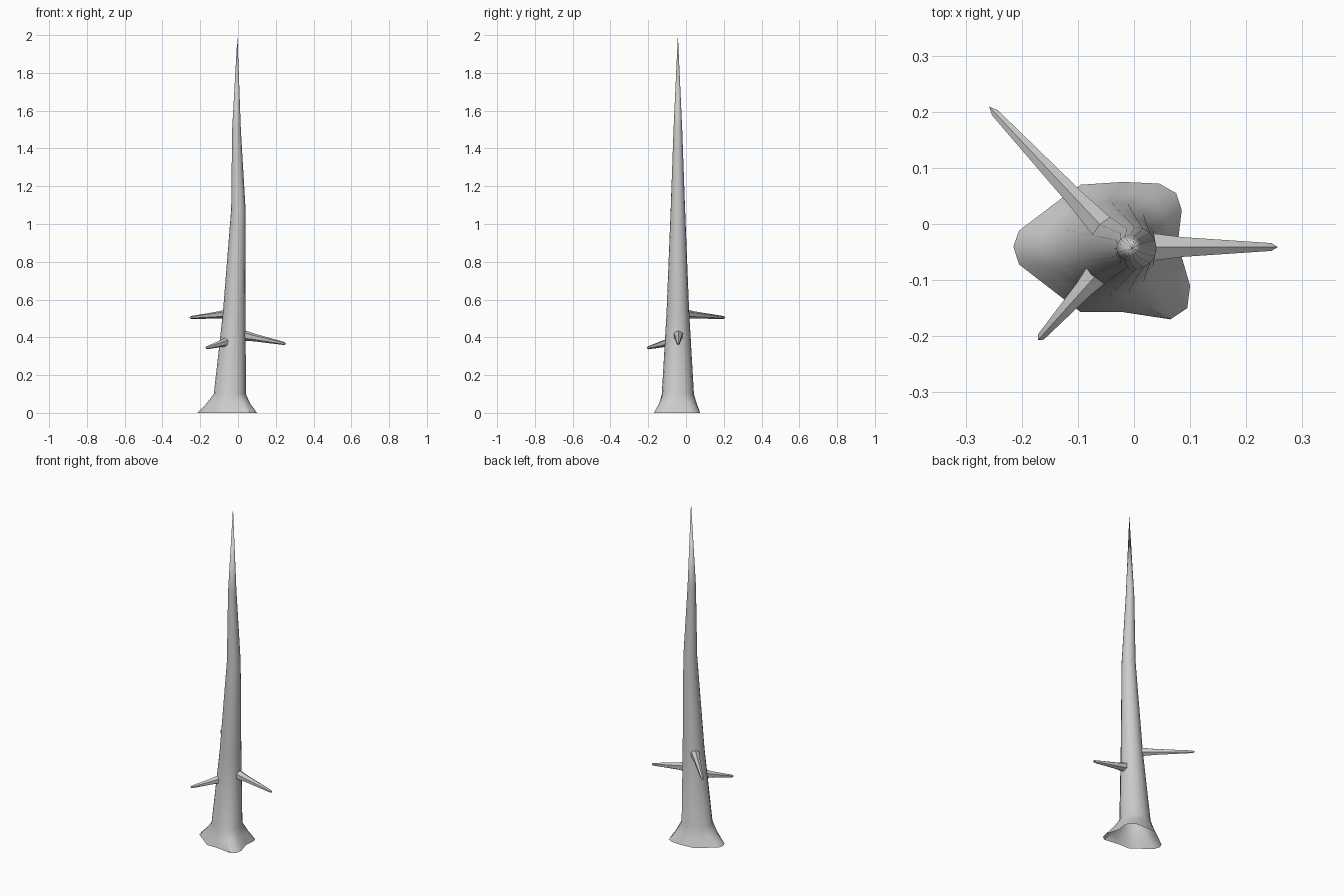
import bpy, bmesh, math
from mathutils import Vector

if "Cube" in bpy.data.objects:
    bpy.data.objects.remove(bpy.data.objects["Cube"])


def skin(name, rings, tip, angle):
    """Bridge equal-length rings of points and close them to a tip."""
    bm = bmesh.new()
    loops = [[bm.verts.new(p) for p in ring] for ring in rings]
    n = len(loops[0])
    for a, b in zip(loops, loops[1:]):
        for i in range(n):
            j = (i + 1) % n
            bm.faces.new((a[i], a[j], b[j], b[i]))
    top = bm.verts.new(tip)
    for i in range(n):
        bm.faces.new((loops[-1][i], loops[-1][(i + 1) % n], top))
    mesh = bpy.data.meshes.new(name)
    bm.to_mesh(mesh)
    bm.free()
    obj = bpy.data.objects.new(name, mesh)
    bpy.context.collection.objects.link(obj)
    bpy.ops.object.select_all(action='DESELECT')
    obj.select_set(True)
    bpy.context.view_layer.objects.active = obj
    bpy.ops.object.shade_smooth_by_angle(angle=math.radians(angle))
    return obj


# Trunk: three-lobed root outline blending into a leaning round taper
roots = [(0.078, -0.035), (0.085, 0.025), (0.075, 0.055), (0.045, 0.072),
         (-0.02, 0.075), (-0.095, 0.07), (-0.13, 0.045), (-0.205, -0.012),
         (-0.215, -0.04), (-0.205, -0.072), (-0.13, -0.13), (-0.095, -0.157),
         (-0.02, -0.157), (0.065, -0.17), (0.095, -0.15), (0.1, -0.11)]
n = len(roots)


def circle(cx, cy, r, z):
    return [(cx + r * math.cos(math.tau * i / n),
             cy + r * math.sin(math.tau * i / n), z) for i in range(n)]


collar = circle(-0.043, -0.043, 0.085, 0.1)
base = [(x, y, 0) for x, y in roots]
middle = [Vector(b).lerp(Vector(c), 0.5) * 1.0 for b, c in zip(base, collar)]
for p, b, c in zip(middle, base, collar):
    p.x += (c[0] - b[0]) * 0.06
    p.y += (c[1] - b[1]) * 0.06

sections = [(-0.02, -0.043, 0.06, 0.53), (0.002, -0.043, 0.038, 1.08),
            (-0.008, -0.043, 0.023, 1.5)]
skin("trunk", [base, middle, collar] + [circle(*s) for s in sections],
     (-0.003, -0.043, 2.0), 40)


# Branch stubs: tapered six-sided spikes with short blunt points
def branch(name, start, end, r0, r1):
    start, end = Vector(start), Vector(end)
    axis = end - start
    side = axis.cross(Vector((0, 0, 1))).normalized()
    up = side.cross(axis).normalized()
    rings = []
    for t, r in ((0, r0), (0.25, r0 * 0.72), (0.95, r1)):
        c = start + axis * t
        rings.append([c + side * r * math.sin(math.tau * k / 6)
                      + up * r * math.cos(math.tau * k / 6) for k in range(6)])
    skin(name, rings, end, 40)


branch("branch_right", (0.03, -0.041, 0.41), (0.256, -0.041, 0.365), 0.028, 0.008)
branch("branch_back_left", (-0.055, -0.007, 0.523), (-0.258, 0.209, 0.504), 0.026, 0.008)
branch("branch_front_left", (-0.062, -0.085, 0.375), (-0.171, -0.207, 0.343), 0.026, 0.008)
